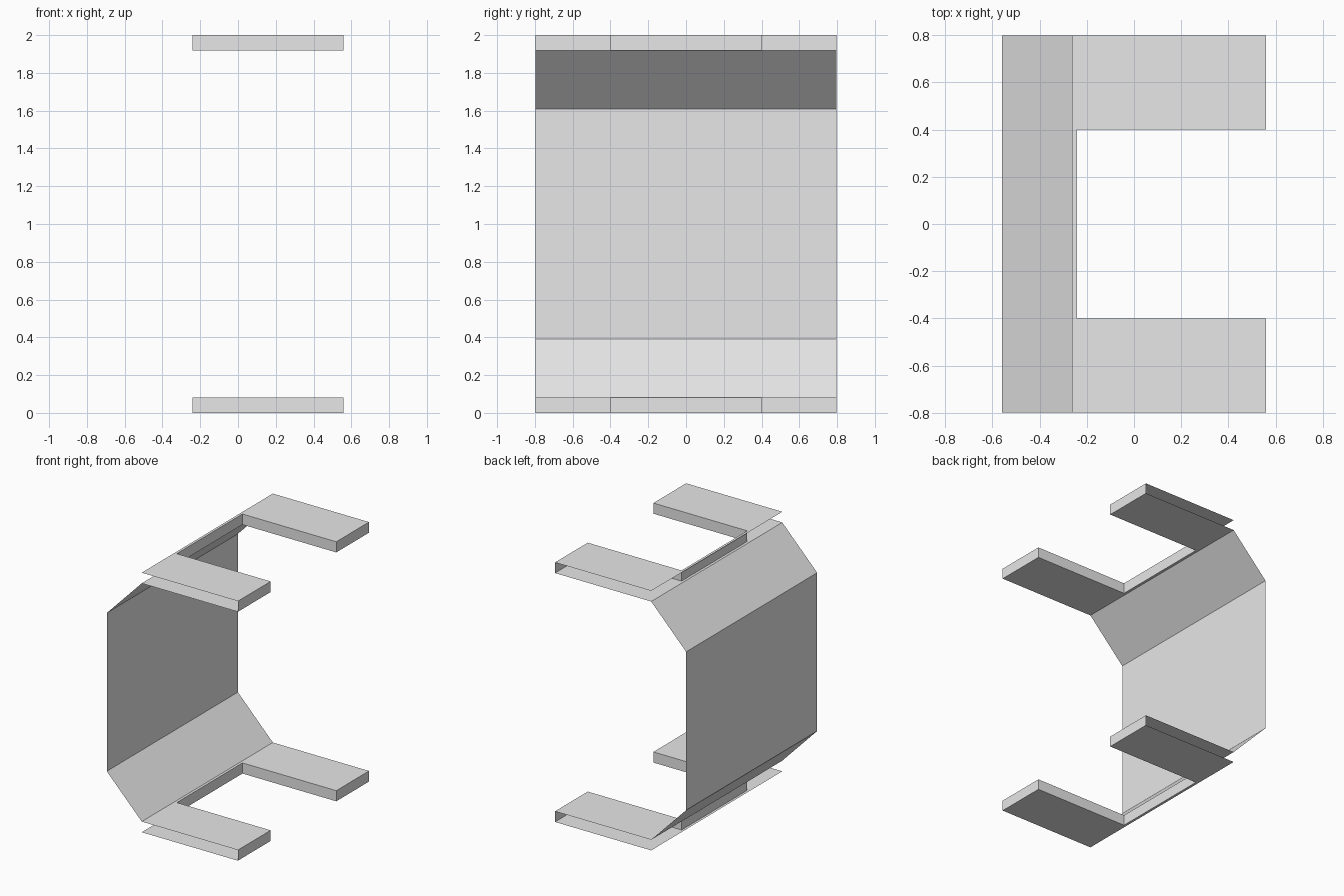
import bpy
import bmesh

cube = bpy.data.objects.get("Cube")
if cube:
    bpy.data.objects.remove(cube, do_unlink=True)

# Main dimensions
HALF_WIDTH = 0.798
SLOT_HALF = 0.4
BACK_X, PLATE_X, SLOT_X, TIP_X = -0.56, -0.262, -0.242, 0.558
HEIGHT, THICK, BEND_Z = 2.0, 0.082, 0.39

grey = bpy.data.materials.new("light grey")
grey.use_nodes = True
grey.diffuse_color = (0.8, 0.8, 0.8, 1)
grey.node_tree.nodes["Principled BSDF"].inputs["Base Color"].default_value = (0.8, 0.8, 0.8, 1)


def finish(name, bm):
    mesh = bpy.data.meshes.new(name)
    bm.to_mesh(mesh)
    bm.free()
    mesh.materials.append(grey)
    obj = bpy.data.objects.new(name, mesh)
    bpy.context.collection.objects.link(obj)
    return obj


def ribbon(bm, start, end):
    """Join two matching rows of points with a strip of quads."""
    a = [bm.verts.new(p) for p in start]
    b = [bm.verts.new(p) for p in end]
    for i in range(len(a) - 1):
        bm.faces.new((a[i], a[i + 1], b[i + 1], b[i]))
    return a, b


# Folded back sheet, open at both sides
profile = [(PLATE_X, THICK), (BACK_X, BEND_Z),
           (BACK_X, HEIGHT - BEND_Z), (PLATE_X, HEIGHT - THICK)]
bm = bmesh.new()
ribbon(bm, [(x, -HALF_WIDTH, z) for x, z in profile],
       [(x, HALF_WIDTH, z) for x, z in profile])
bmesh.ops.reverse_faces(bm, faces=bm.faces[:])
finish("back_sheet", bm)


# Forked bracket: two thin plates joined by walls around the slot and tips
def bracket(name, base):
    half = [(TIP_X, HALF_WIDTH), (TIP_X, SLOT_HALF), (SLOT_X, SLOT_HALF)]
    path = half + [(x, -y) for x, y in reversed(half)]
    bm = bmesh.new()
    low, high = ribbon(bm, [(x, y, base) for x, y in path],
                       [(x, y, base + THICK) for x, y in path])
    for row, z in ((low, base), (high, base + THICK)):
        corners = [bm.verts.new((PLATE_X, s * HALF_WIDTH, z)) for s in (-1, 1)]
        inner = [bm.verts.new((PLATE_X, s * SLOT_HALF, z)) for s in (-1, 1)]
        plates = [
            bm.faces.new((row[0], corners[1], inner[1], row[2], row[1])),
            bm.faces.new((inner[1], inner[0], row[3], row[2])),
            bm.faces.new((inner[0], corners[0], row[5], row[4], row[3])),
        ]
        if row is low:
            bmesh.ops.reverse_faces(bm, faces=plates)
    bm.normal_update()
    # Walls face away from the bracket body
    walls = [f for f in bm.faces if abs(f.normal.z) < 0.5]
    if sum(f.normal.x for f in walls) < 0:
        bmesh.ops.reverse_faces(bm, faces=walls)
    finish(name, bm)


bracket("lower_bracket", 0.0)
bracket("upper_bracket", HEIGHT - THICK)
